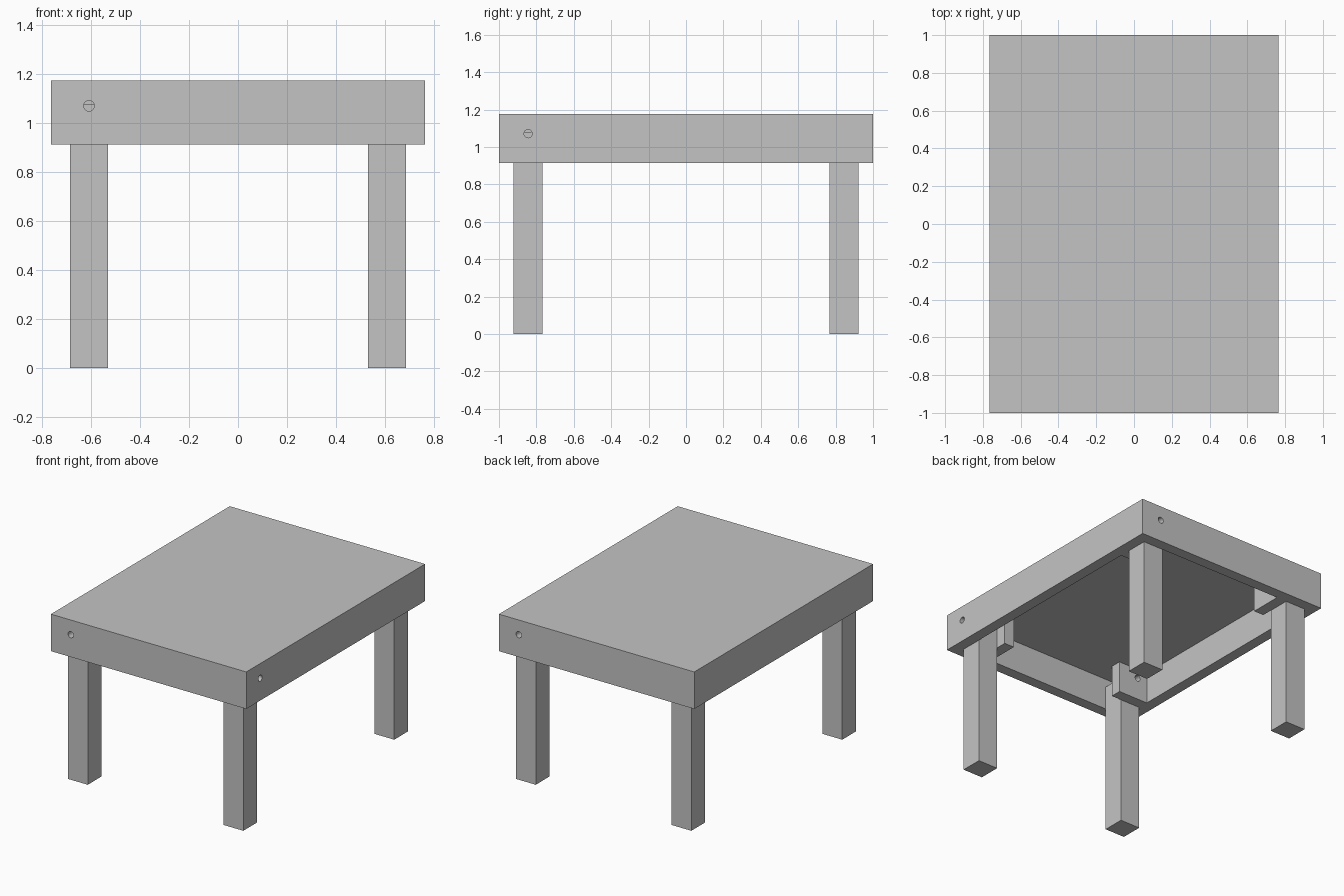
import bpy, bmesh, math
from mathutils import Matrix, Vector

if "Cube" in bpy.data.objects:
    bpy.data.objects.remove(bpy.data.objects["Cube"])

# Main dimensions
HX, HY = 0.765, 1.0           # half width and half length
TOP, RIM, CEIL = 1.175, 0.913, 1.137
T = 0.078                     # apron and block thickness
LEG, LEG_TOP = 0.156, 1.079
HOLE_Z, HOLE_R = 1.071, 0.022

grey = bpy.data.materials.new("plain grey")
grey.use_nodes = True
colour = (0.55, 0.55, 0.55, 1)
grey.diffuse_color = colour
grey.node_tree.nodes["Principled BSDF"].inputs["Base Color"].default_value = colour


def add_object(name, bm):
    mesh = bpy.data.meshes.new(name)
    bmesh.ops.recalc_face_normals(bm, faces=bm.faces)
    bm.to_mesh(mesh)
    bm.free()
    mesh.materials.append(grey)
    obj = bpy.data.objects.new(name, mesh)
    bpy.context.collection.objects.link(obj)
    return obj


def box_mesh(lo, hi):
    lo, hi = Vector(lo), Vector(hi)
    bm = bmesh.new()
    bmesh.ops.create_cube(bm, size=1)
    bmesh.ops.scale(bm, vec=hi - lo, verts=bm.verts)
    bmesh.ops.translate(bm, vec=(lo + hi) / 2, verts=bm.verts)
    return bm


def box(name, a, b):
    lo = [min(p, q) for p, q in zip(a, b)]
    hi = [max(p, q) for p, q in zip(a, b)]
    return add_object(name, box_mesh(lo, hi))


def drill(obj, cutter):
    mod = obj.modifiers.new("bolt hole", "BOOLEAN")
    mod.operation = "DIFFERENCE"
    mod.solver = "EXACT"
    mod.object = cutter


# Tabletop with its apron: a box hollowed from below
bm = box_mesh((-HX, -HY, RIM), (HX, HY, TOP))
bm.normal_update()
under = min(bm.faces, key=lambda f: f.calc_center_median().z)
bmesh.ops.inset_region(bm, faces=[under], thickness=T, use_even_offset=True)
walls = bmesh.ops.extrude_face_region(bm, geom=[under])
raised = [v for v in walls["geom"] if isinstance(v, bmesh.types.BMVert)]
bmesh.ops.translate(bm, vec=(0, 0, CEIL - RIM), verts=raised)
if under.is_valid:
    bmesh.ops.delete(bm, geom=[under], context="FACES_ONLY")
tabletop = add_object("tabletop", bm)

# Legs in the apron corners, each with a block beside it, arranged as a pinwheel
corners = {"front_right": (-1, -1), "front_left": (1, -1),
           "back_left": (1, 1), "back_right": (-1, 1)}
for name, (sx, sy) in corners.items():
    ox, oy = HX - T, HY - T           # outer leg faces
    ix, iy = ox - LEG, oy - LEG       # inner leg faces
    leg = box(name + "_leg", (sx * ox, sy * oy, 0), (sx * ix, sy * iy, LEG_TOP))
    along_y = sx == sy
    if along_y:
        block = box(name + "_block", (sx * ox, sy * iy, RIM),
                    (sx * (ix - T), sy * (iy - T), CEIL))
    else:
        block = box(name + "_block", (sx * ix, sy * oy, RIM),
                    (sx * (ix - T), sy * (iy - T), CEIL))
    if name == "back_right":
        continue

    # Bolt hole through apron, leg and block
    bm = bmesh.new()
    axis = "X" if along_y else "Y"
    bmesh.ops.create_cone(bm, cap_ends=True, segments=16, radius1=HOLE_R,
                          radius2=HOLE_R, depth=0.9,
                          matrix=Matrix.Rotation(math.pi / 2, 4, axis))
    centre = ((sx * (ox - LEG / 2), sy * HY, HOLE_Z) if along_y
              else (sx * HX, sy * (oy - LEG / 2), HOLE_Z))
    bmesh.ops.translate(bm, vec=centre, verts=bm.verts)
    cutter = add_object(name + "_hole_cutter", bm)
    cutter.hide_render = True
    cutter.hide_viewport = True
    cutter.display_type = "WIRE"
    for part in (tabletop, leg, block):
        drill(part, cutter)
